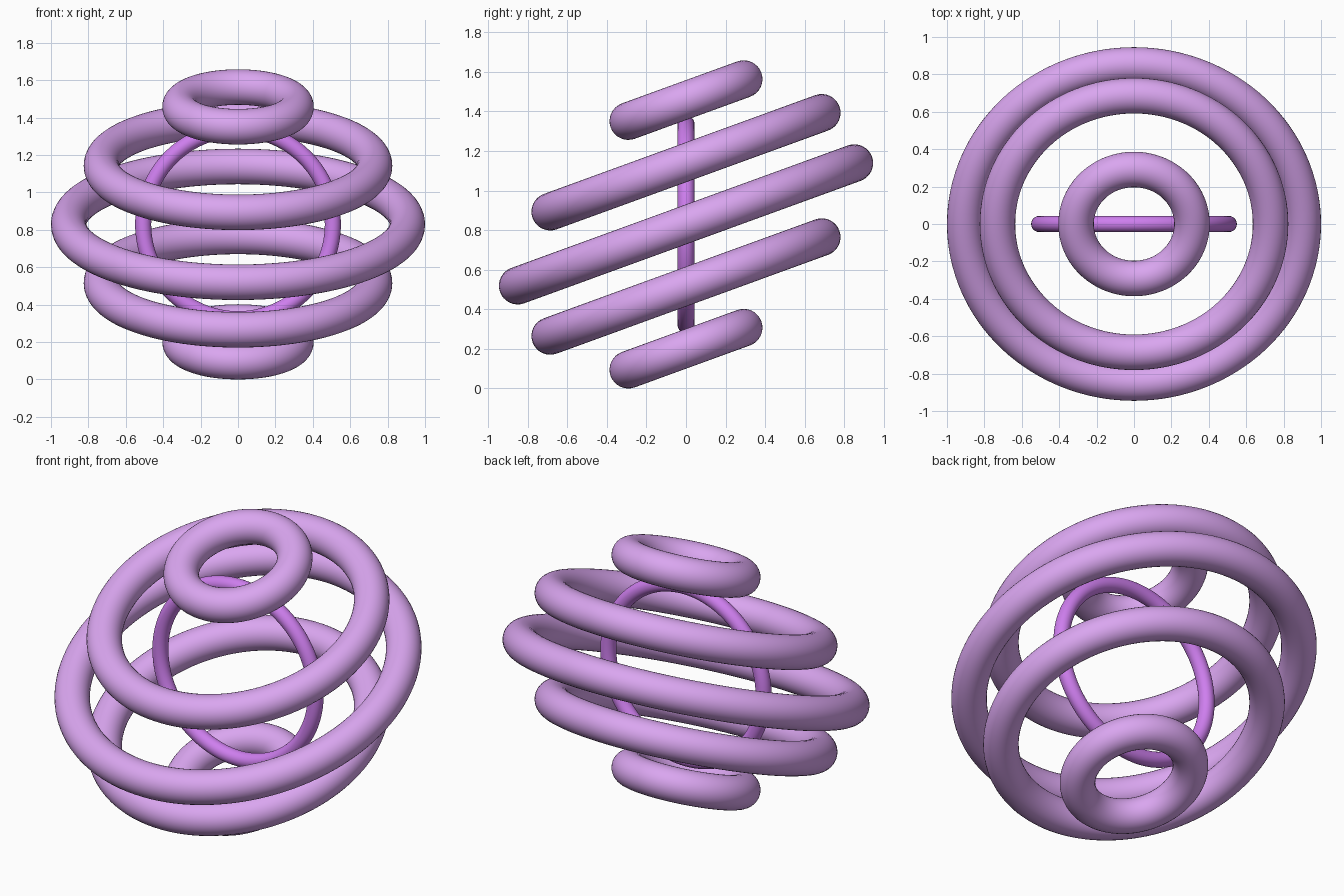
import bpy
from math import radians, sin

if "Cube" in bpy.data.objects:
    bpy.data.objects.remove(bpy.data.objects["Cube"])


def material(name, color):
    m = bpy.data.materials.new(name)
    m.diffuse_color = color
    m.use_nodes = True
    m.node_tree.nodes["Principled BSDF"].inputs["Base Color"].default_value = m.diffuse_color
    return m


def ring(name, major, minor, z, tilt, mat):
    bpy.ops.mesh.primitive_torus_add(
        major_radius=major, minor_radius=minor, major_segments=128,
        minor_segments=32, location=(0, 0, z), rotation=(radians(tilt), 0, 0))
    ob = bpy.context.object
    ob.name = name
    ob.data.materials.append(mat)
    bpy.ops.object.shade_smooth()


lilac = material("lilac", (0.70, 0.38, 0.87, 1))
violet = material("violet", (0.62, 0.21, 0.86, 1))

TILT, TUBE, STEP = 20, 0.095, 0.314
mid = 2 * STEP + 0.31 * sin(radians(TILT)) + TUBE

# Stack of tilted rings, widest in the middle
ring("middle_ring", 0.905, TUBE, mid, TILT, lilac)
for label, side in (("upper", 1), ("lower", -1)):
    ring(label + "_ring", 0.73, TUBE, mid + side * STEP, TILT, lilac)
    ring(label + "_end_ring", 0.31, TUBE, mid + side * 2 * STEP, TILT, lilac)

# Thin upright ring in the centre
ring("inner_upright_ring", 0.507, 0.043, mid, 90, violet)
